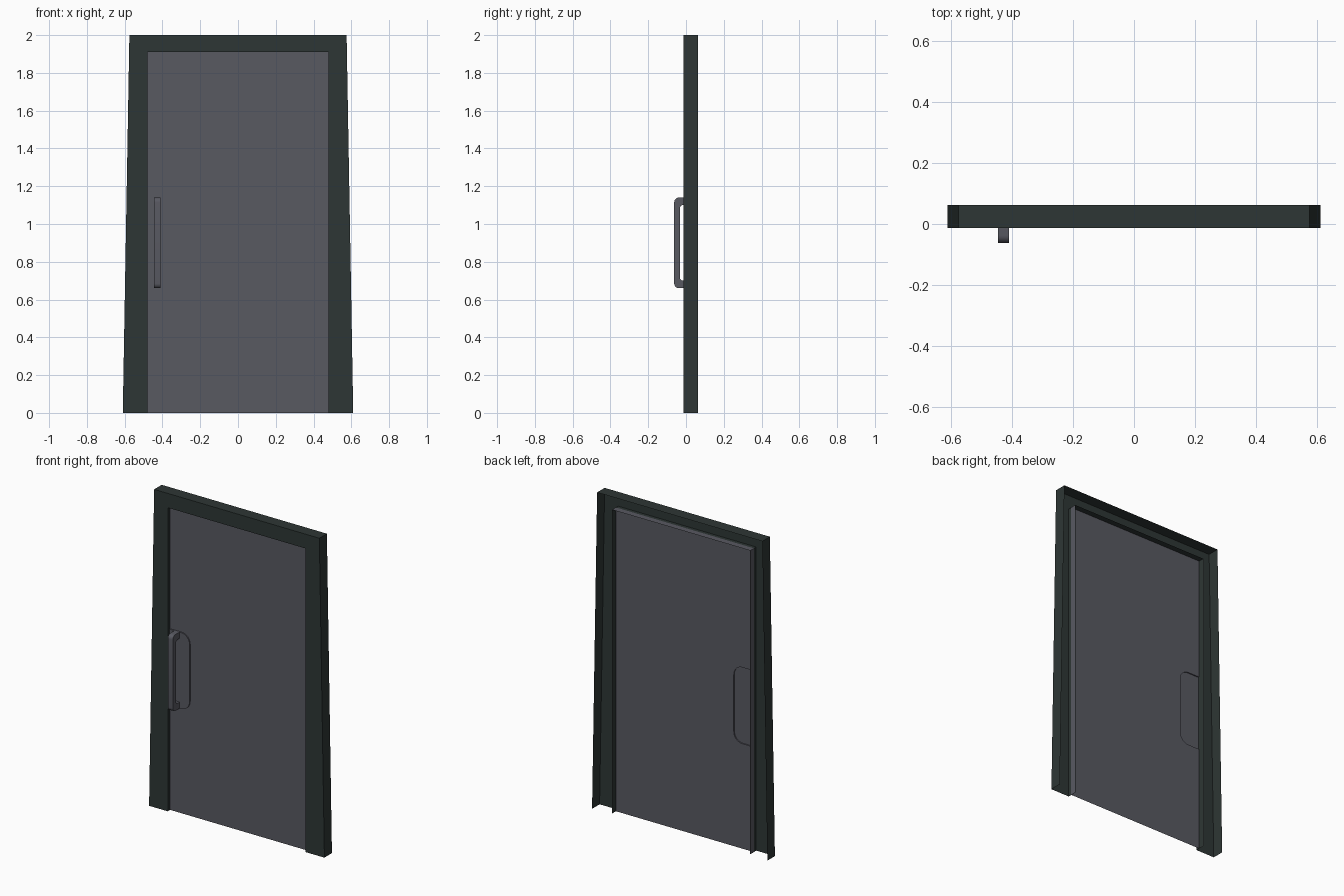
import bpy, bmesh, math

if "Cube" in bpy.data.objects:
    bpy.data.objects.remove(bpy.data.objects["Cube"])


def material(name, rgb):
    m = bpy.data.materials.new(name)
    m.diffuse_color = (*rgb, 1)
    m.use_nodes = True
    m.node_tree.nodes["Principled BSDF"].inputs["Base Color"].default_value = m.diffuse_color
    return m


FRAME = material("dark green grey", (0.027, 0.037, 0.035))
DOOR = material("slate grey", (0.098, 0.100, 0.121))

Y_FRONT, Y_BACK = -0.0125, 0.0625   # frame depth
Y_PANEL, Y_JAMB = 0.011, 0.047      # door sheet and rear edge of the jamb
Y_PLATE = 0.004                     # raised grip plate


def finish(name, bm, mat, smooth=False):
    bmesh.ops.remove_doubles(bm, verts=bm.verts, dist=1e-5)
    me = bpy.data.meshes.new(name)
    bm.to_mesh(me)
    bm.free()
    me.materials.append(mat)
    ob = bpy.data.objects.new(name, me)
    bpy.context.collection.objects.link(ob)
    if smooth:
        bpy.context.view_layer.objects.active = ob
        ob.select_set(True)
        bpy.ops.object.shade_smooth_by_angle(angle=math.radians(40))
        ob.select_set(False)
    return ob


def face(bm, pts):
    return bm.faces.new([bm.verts.new(p) for p in pts])


def strip(bm, path, y0, y1):
    """Wall swept along an (x, z) path between two depths."""
    for (x0, z0), (x1, z1) in zip(path, path[1:]):
        face(bm, [(x0, y0, z0), (x1, y0, z1), (x1, y1, z1), (x0, y1, z0)])


def arc(cx, cz, r, a0, a1, n=8):
    return [(cx + r * math.cos(math.radians(a0 + (a1 - a0) * i / n)),
             cz + r * math.sin(math.radians(a0 + (a1 - a0) * i / n)))
            for i in range(n + 1)]


# Frame: hollow shell, open at the back and bottom
outer = [(-0.61, 0), (-0.575, 2), (0.575, 2), (0.61, 0)]
inner = [(-0.48, 0), (-0.48, 1.91), (0.48, 1.91), (0.48, 0)]
bm = bmesh.new()
for i in range(3):
    face(bm, [(x, Y_FRONT, z) for x, z in
              (outer[i], inner[i], inner[i + 1], outer[i + 1])])
strip(bm, outer, Y_FRONT, Y_BACK)
strip(bm, inner[::-1], Y_FRONT, Y_JAMB)
finish("door_frame", bm, FRAME)

# Door: sheet with a notch for the grip plate, and side flanges behind
X, TOP = 0.481, 1.911
edge = ([(-X, 0.66)] + arc(-0.40, 0.72, 0.06, -90, 0)
        + arc(-0.40, 1.08, 0.06, 0, 90) + [(-X, 1.14)])
bm = bmesh.new()
face(bm, [(x, Y_PANEL, z) for x, z in
          [(-X, 0), (X, 0), (X, TOP), (-X, TOP)] + edge[::-1]])
strip(bm, [(-X, 0), (-X, TOP), (X, TOP), (X, 0)], Y_PANEL, Y_JAMB)
finish("door_panel", bm, DOOR)

# Grip plate: slightly raised, open behind
bm = bmesh.new()
face(bm, [(x, Y_PLATE, z) for x, z in edge])
strip(bm, edge[::-1], Y_PLATE, Y_PANEL)
finish("grip_plate", bm, DOOR)

# Handle: C-shaped side profile, extruded across x
yo, yi = -0.0625, -0.033
out = ([(Y_PLATE, 0.66)] + arc(yo + 0.025, 0.685, 0.025, 270, 180, 6)
       + arc(yo + 0.025, 1.115, 0.025, 180, 90, 6) + [(Y_PLATE, 1.14)])
inn = ([(Y_PLATE, 0.70)] + arc(yi + 0.018, 0.718, 0.018, 270, 180, 6)
       + arc(yi + 0.018, 1.082, 0.018, 180, 90, 6) + [(Y_PLATE, 1.10)])
bm = bmesh.new()
for i in range(len(out) - 1):
    quad = (out[i], out[i + 1], inn[i + 1], inn[i])
    for x in (-0.445, -0.41):
        face(bm, [(x, y, z) for y, z in quad])
    for a, b in (quad[:2], quad[2:]):
        face(bm, [(-0.445, *a), (-0.445, *b), (-0.41, *b), (-0.41, *a)])
bmesh.ops.remove_doubles(bm, verts=bm.verts, dist=1e-5)
bmesh.ops.recalc_face_normals(bm, faces=bm.faces)
finish("pull_handle", bm, DOOR, smooth=True)
